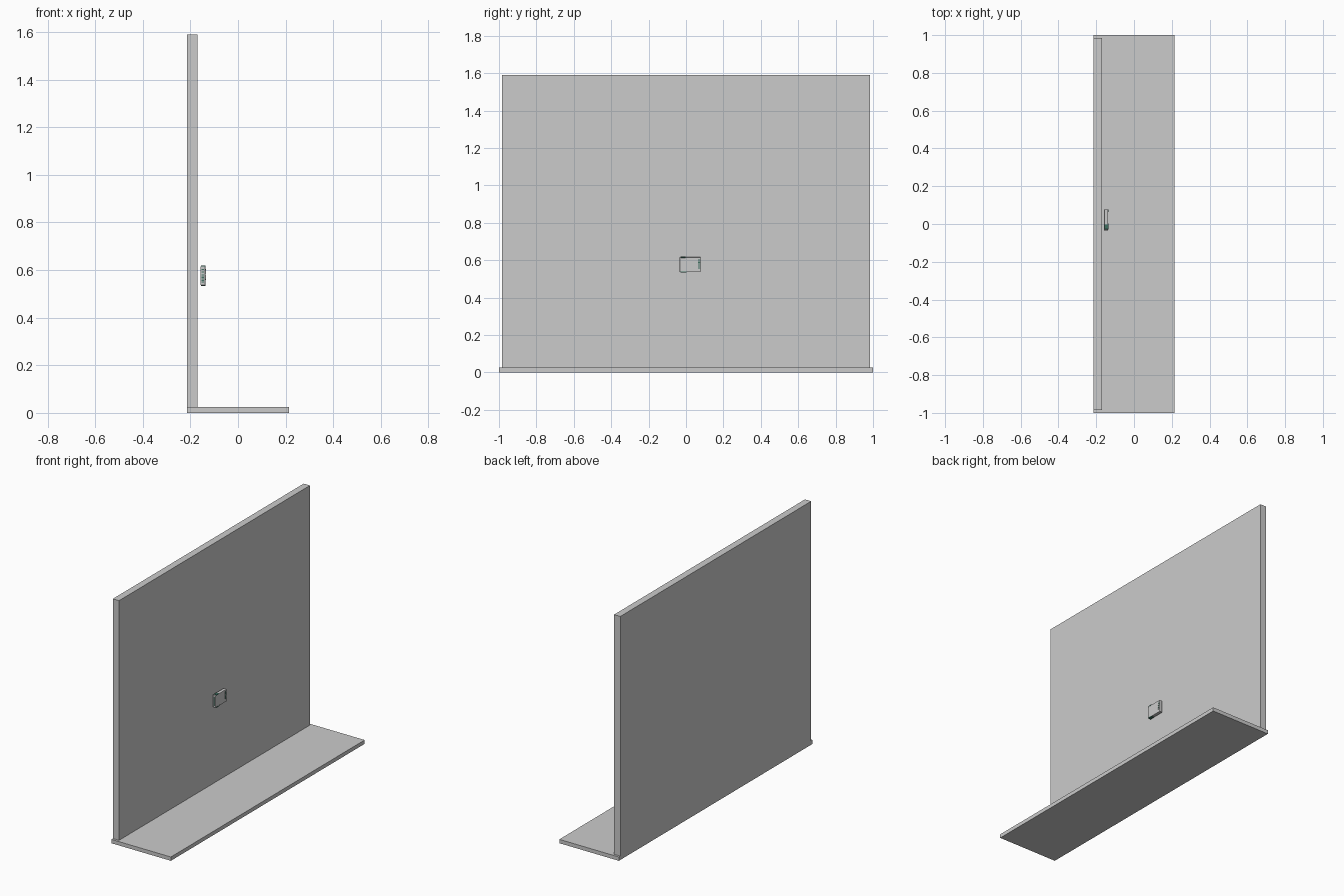
import bpy, bmesh

if "Cube" in bpy.data.objects:
    bpy.data.objects.remove(bpy.data.objects["Cube"])

green = bpy.data.materials.new("dark_green")
green.diffuse_color = (0.05, 0.16, 0.12, 1)
green.use_nodes = True
green.node_tree.nodes["Principled BSDF"].inputs["Base Color"].default_value = green.diffuse_color


def box(name, x, y, z, mat=None, bevel=0):
    """Box spanning the given (min, max) ranges."""
    bm = bmesh.new()
    bmesh.ops.create_cube(bm, size=1)
    for v in bm.verts:
        for i, r in enumerate((x, y, z)):
            v.co[i] = r[0] if v.co[i] < 0 else r[1]
    mesh = bpy.data.meshes.new(name)
    bm.to_mesh(mesh)
    bm.free()
    obj = bpy.data.objects.new(name, mesh)
    bpy.context.collection.objects.link(obj)
    if mat:
        mesh.materials.append(mat)
    if bevel:
        mod = obj.modifiers.new("edge_bevel", 'BEVEL')
        mod.width, mod.segments = bevel, 2
    return obj


# Stand: floor plate and upright panel
box("base_plate", (-0.215, 0.215), (-1, 1), (0, 0.025))
box("upright_panel", (-0.215, -0.17), (-0.985, 0.985), (0.025, 1.59))

# Small device floating just in front of the panel
box("device_case", (-0.158, -0.137), (-0.034, 0.078), (0.536, 0.616), bevel=0.002)

# Connector strip along the +y edge of the device face
box("connector_strip", (-0.138, -0.1362), (0.063, 0.0775), (0.556, 0.606), green)
for i in range(8):
    z = 0.559 + i * 0.006
    box(f"connector_pin_{i}", (-0.1365, -0.135), (0.0645, 0.0765), (z, z + 0.003))

# Vent ribs on the -y end
for i in range(9):
    z = 0.548 + i * 0.0065
    box(f"vent_rib_{i}", (-0.153, -0.142), (-0.0355, -0.033), (z, z + 0.0035), green)

# Clips on the top and bottom edges
box("top_clip", (-0.156, -0.136), (-0.028, -0.002), (0.613, 0.6185), green, 0.001)
box("bottom_clip", (-0.156, -0.136), (-0.03, 0.003), (0.5335, 0.539), green, 0.001)
